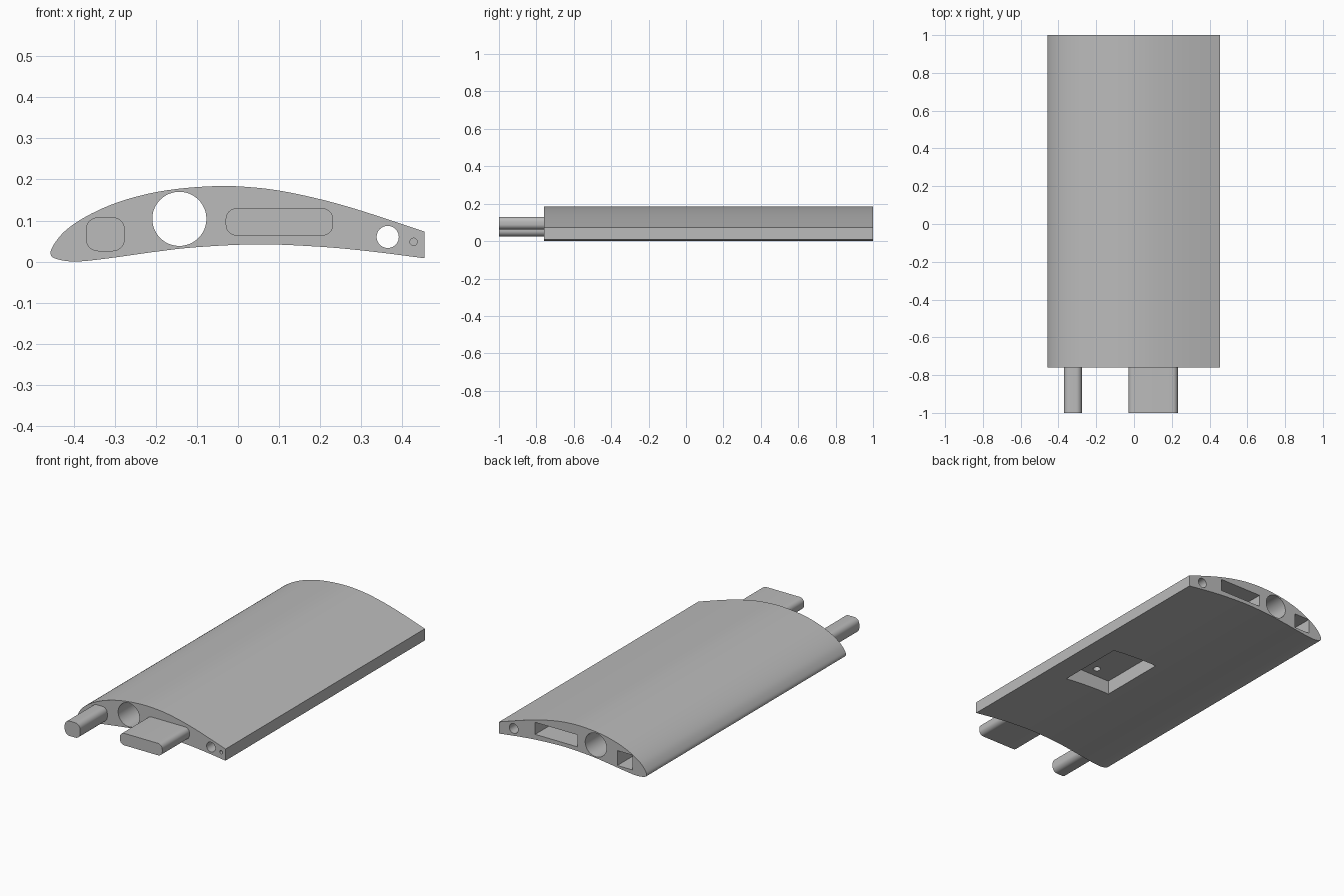
import bpy
import bmesh
import math
from mathutils import Vector

cube = bpy.data.objects.get("Cube")
if cube:
    bpy.data.objects.remove(cube, do_unlink=True)

FRONT, BACK, PEG_END = -0.76, 1.0, -1.0
SOCKET_DEPTH = 0.25

grey = bpy.data.materials.new("plain grey")
grey.use_nodes = True
colour = (0.5, 0.5, 0.5, 1)
grey.diffuse_color = colour
grey.node_tree.nodes["Principled BSDF"].inputs["Base Color"].default_value = colour


def prism(name, outline, y0, y1):
    """Extrude an (x, z) outline along y."""
    bm = bmesh.new()
    face = bm.faces.new([bm.verts.new((x, y0, z)) for x, z in outline])
    ext = bmesh.ops.extrude_face_region(bm, geom=[face])
    verts = [v for v in ext["geom"] if isinstance(v, bmesh.types.BMVert)]
    bmesh.ops.translate(bm, verts=verts, vec=(0, y1 - y0, 0))
    bmesh.ops.recalc_face_normals(bm, faces=bm.faces)
    mesh = bpy.data.meshes.new(name)
    bm.to_mesh(mesh)
    bm.free()
    mesh.materials.append(grey)
    obj = bpy.data.objects.new(name, mesh)
    bpy.context.collection.objects.link(obj)
    return obj


def circle(cx, cz, r, n=48):
    return [(cx + r * math.cos(math.tau * i / n), cz + r * math.sin(math.tau * i / n))
            for i in range(n)]


def rounded(x0, x1, z0, z1, r=0.0, steps=8):
    """Rectangle outline, with rounded corners if r is given."""
    if not r:
        return [(x0, z0), (x1, z0), (x1, z1), (x0, z1)]
    centres = [(x1 - r, z1 - r), (x0 + r, z1 - r), (x0 + r, z0 + r), (x1 - r, z0 + r)]
    pts = []
    for q, (cx, cz) in enumerate(centres):
        for i in range(steps + 1):
            a = (q + i / steps) * math.pi / 2
            pts.append((cx + r * math.cos(a), cz + r * math.sin(a)))
    return pts


def smooth_path(points, steps=5):
    """Smooth curve through the points."""
    p = [Vector(q) for q in points]
    p = [2 * p[0] - p[1]] + p + [2 * p[-1] - p[-2]]
    out = []
    for a, b, c, d in zip(p, p[1:], p[2:], p[3:]):
        for i in range(steps):
            t = i / steps
            out.append(0.5 * (2 * b + (c - a) * t + (2 * a - 5 * b + 4 * c - d) * t ** 2
                              + (3 * b - a - 3 * c + d) * t ** 3))
    return out + [p[-2]]


def select_only(obj):
    bpy.ops.object.select_all(action='DESELECT')
    obj.select_set(True)
    bpy.context.view_layer.objects.active = obj


def cut(obj, cutter):
    mod = obj.modifiers.new("cut", 'BOOLEAN')
    mod.operation = 'DIFFERENCE'
    mod.solver = 'EXACT'
    mod.object = cutter
    select_only(obj)
    bpy.ops.object.modifier_apply(modifier=mod.name)
    bpy.data.objects.remove(cutter, do_unlink=True)


# Cambered wing section: over the top, round the nose, back underneath
section = smooth_path([
    (0.455, 0.073), (0.3, 0.124), (0.2, 0.152), (0.1, 0.173), (0.02, 0.182),
    (-0.05, 0.184), (-0.14, 0.178), (-0.22, 0.165), (-0.3, 0.142), (-0.37, 0.11),
    (-0.42, 0.076), (-0.448, 0.043), (-0.457, 0.02), (-0.445, 0.007), (-0.4, 0.0),
    (-0.33, 0.006), (-0.2, 0.024), (-0.1, 0.035), (0.05, 0.042), (0.2, 0.036),
    (0.32, 0.025), (0.455, 0.008)])
wing = prism("wing_body", section, FRONT, BACK)

# Round spar holes through the span, and a shallow pin hole in the front
cut(wing, prism("spar_cutter", circle(-0.143, 0.104, 0.066), FRONT - 0.1, BACK + 0.1))
cut(wing, prism("rod_cutter", circle(0.365, 0.06, 0.027), FRONT - 0.1, BACK + 0.1))
cut(wing, prism("pin_cutter", circle(0.428, 0.048, 0.009, 24), FRONT - 0.1, FRONT + 0.12))

# Joining pegs at the front, matching square-cornered sockets at the back
joints = {"nose": ((-0.371, -0.276, 0.025, 0.108), 0.03),
          "middle": ((-0.03, 0.232, 0.063, 0.13), 0.027)}
pegs = []
for name, (size, r) in joints.items():
    cut(wing, prism("socket_cutter", rounded(*size), BACK - SOCKET_DEPTH, BACK + 0.1))
    pegs.append(prism(name + "_peg", rounded(*size, r), PEG_END, FRONT + 0.005))

# Box recess in the underside, with a small blind hole in its ceiling
cut(wing, prism("recess_cutter", rounded(0.01, 0.3, -0.1, 0.12), -0.2, 0.19))
bpy.ops.mesh.primitive_cylinder_add(vertices=24, radius=0.02, depth=0.06,
                                    location=(0.14, -0.14, 0.115))
cut(wing, bpy.context.object)

for obj in [wing] + pegs:
    select_only(obj)
    bpy.ops.object.shade_smooth_by_angle(angle=math.radians(30))
